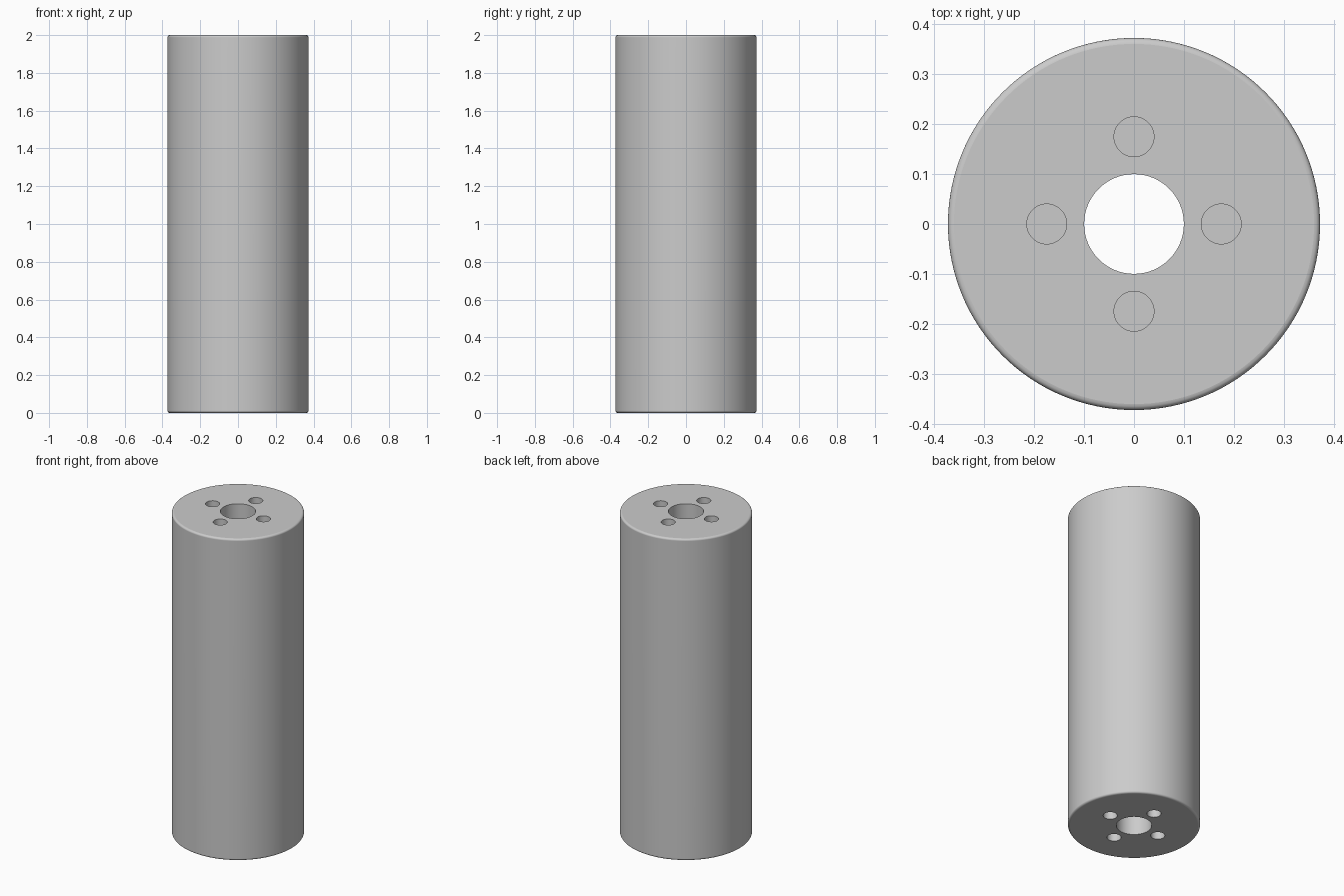
import bpy
import math

cube = bpy.data.objects.get("Cube")
if cube:
    bpy.data.objects.remove(cube, do_unlink=True)

HEIGHT = 2.0
RADIUS = 0.373
BORE_RADIUS = 0.1
PIN_RADIUS = 0.04
PIN_CIRCLE = 0.175
PIN_DEPTH = 0.2

grey = bpy.data.materials.new("plain grey")
grey.use_nodes = True
colour = (0.6, 0.6, 0.6, 1)
grey.diffuse_color = colour
grey.node_tree.nodes["Principled BSDF"].inputs["Base Color"].default_value = colour


def cylinder(name, radius, height, location, sides):
    bpy.ops.mesh.primitive_cylinder_add(
        vertices=sides, radius=radius, depth=height, location=location)
    obj = bpy.context.object
    obj.name = name
    obj.data.materials.append(grey)
    return obj


def apply(obj, modifier):
    bpy.context.view_layer.objects.active = obj
    bpy.ops.object.modifier_apply(modifier=modifier.name)


def drill(body, cutter):
    cut = body.modifiers.new("drill", "BOOLEAN")
    cut.operation = "DIFFERENCE"
    cut.solver = "EXACT"
    cut.object = cutter
    apply(body, cut)
    bpy.data.objects.remove(cutter, do_unlink=True)


# Roller body with rounded rims
body = cylinder("roller_body", RADIUS, HEIGHT, (0, 0, HEIGHT / 2), 128)
rim = body.modifiers.new("rim", "BEVEL")
rim.width = 0.012
rim.segments = 4
rim.limit_method = "ANGLE"
apply(body, rim)

# Central bore, right through
drill(body, cylinder("bore_cutter", BORE_RADIUS, HEIGHT * 1.2, (0, 0, HEIGHT / 2), 64))

# Four blind pin holes in each end
for end in (0, HEIGHT):
    for i in range(4):
        a = i * math.pi / 2
        spot = (PIN_CIRCLE * math.cos(a), PIN_CIRCLE * math.sin(a), end)
        drill(body, cylinder("pin_cutter", PIN_RADIUS, PIN_DEPTH * 2, spot, 48))

# Smooth walls, flat ends
bpy.ops.object.select_all(action="DESELECT")
body.select_set(True)
bpy.context.view_layer.objects.active = body
bpy.ops.object.shade_smooth_by_angle(angle=math.radians(30))
for face in body.data.polygons:
    if abs(face.normal.z) > 0.999:
        face.use_smooth = False
weighted = body.modifiers.new("weighted normals", "WEIGHTED_NORMAL")
weighted.keep_sharp = True
